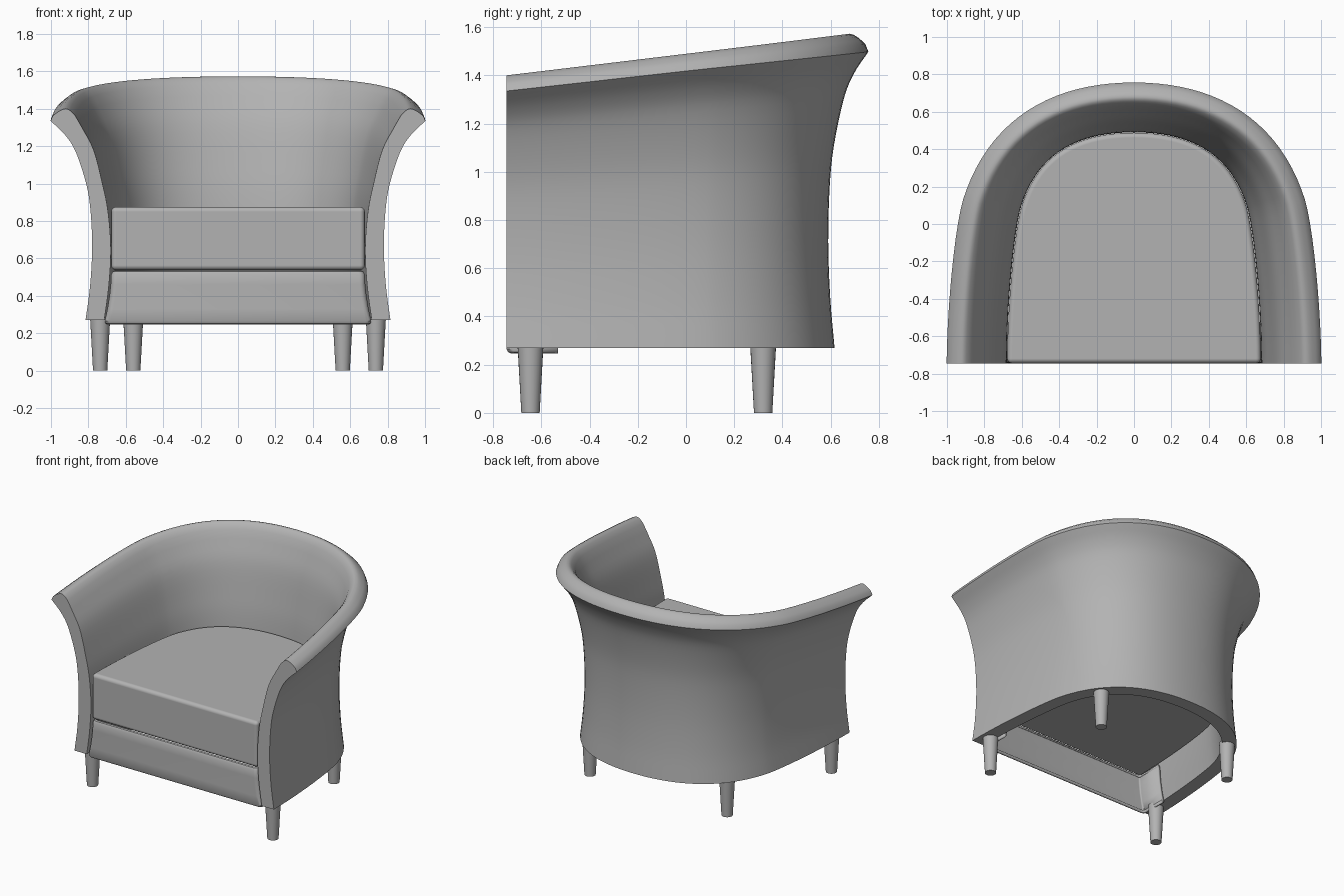
import bpy, bmesh, math
from mathutils import Vector
from mathutils.geometry import interpolate_bezier

cube = bpy.data.objects.get("Cube")
if cube:
    bpy.data.objects.remove(cube, do_unlink=True)

fabric = bpy.data.materials.new("plain_grey")
fabric.use_nodes = True
GREY = (0.45, 0.45, 0.45, 1)
fabric.diffuse_color = GREY
fabric.node_tree.nodes["Principled BSDF"].inputs["Base Color"].default_value = GREY

BASE = 0.27      # underside of the shell
FRONT = -0.745   # front plane of the chair


def finish(name, bm, recalc=True):
    if recalc:
        bmesh.ops.recalc_face_normals(bm, faces=bm.faces)
    mesh = bpy.data.meshes.new(name)
    bm.to_mesh(mesh)
    bm.free()
    mesh.materials.append(fabric)
    obj = bpy.data.objects.new(name, mesh)
    bpy.context.collection.objects.link(obj)
    bpy.ops.object.select_all(action='DESELECT')
    obj.select_set(True)
    bpy.context.view_layer.objects.active = obj
    bpy.ops.object.shade_smooth_by_angle(angle=math.radians(35))
    return obj


def skin(bm, rows, closed):
    """Join rows of points with quads; return the vertex rows."""
    rows = [[bm.verts.new(p) for p in row] for row in rows]
    for a, b in zip(rows, rows[1:]):
        n = len(a)
        for i in range(n if closed else n - 1):
            j = (i + 1) % n
            bm.faces.new((a[i], b[i], b[j], a[j]))
    return rows


def smooth_line(points, steps=4):
    """Catmull-Rom resampling of a few control points."""
    pts = [Vector(p) for p in points]
    pts = [2 * pts[0] - pts[1]] + pts + [2 * pts[-1] - pts[-2]]
    out = []
    for a, b, c, d in zip(pts, pts[1:], pts[2:], pts[3:]):
        for s in range(steps):
            t = s / steps
            out.append(0.5 * (2 * b + (c - a) * t + (2 * a - 5 * b + 4 * c - d) * t ** 2
                              + (3 * b - a - 3 * c + d) * t ** 3))
    return out + [pts[-2]]


# Horseshoe plan line at the waist of the shell, with outward normals
back = interpolate_bezier(Vector((0, 0.59, 0)), Vector((0.36, 0.59, 0)),
                          Vector((0.60, 0.44, 0)), Vector((0.70, 0.12, 0)), 20)
side = interpolate_bezier(Vector((0.70, 0.12, 0)), Vector((0.735, 0.008, 0)),
                          Vector((0.78, -0.40, 0)), Vector((0.78, FRONT, 0)), 12)
half = back + side[1:]
plan = [Vector((-p.x, p.y, 0)) for p in reversed(half[1:])] + half
normals = []
for i in range(len(plan)):
    t = plan[min(i + 1, len(plan) - 1)] - plan[max(i - 1, 0)]
    normals.append(Vector((-t.y, t.x, 0)).normalized())
normals[0], normals[-1] = Vector((-1, 0, 0)), Vector((1, 0, 0))

# Shell section: wall offset, flare, height
outer = smooth_line([(0, 0.035, BASE), (0, 0.011, 0.45), (0, 0, 0.65), (0, 0.008, 0.85),
                     (0, 0.032, 1.0), (0, 0.088, 1.17), (0, 0.145, 1.26), (0, 0.222, 1.335)])
rim = smooth_line([(-0.012, 0.222, 1.362), (-0.04, 0.215, 1.388), (-0.068, 0.21, 1.40),
                   (-0.088, 0.205, 1.39), (-0.1, 0.19, 1.362)], 2)
inner = smooth_line([(-0.1, 0.16, 1.31), (-0.1, 0.092, 1.18), (-0.1, 0.045, 1.0),
                     (-0.1, 0.015, 0.85), (-0.1, 0, 0.65), (-0.1, 0.011, 0.45),
                     (-0.1, 0.035, BASE)])
section = outer + rim + inner

rows = []
for p, n in zip(plan, normals):
    flare = 1 - 0.25 * max(n.y, 0)
    crest = p + n * (0.14 * flare)
    rise = (0.12 * (crest.y - FRONT)) / (1.40 - BASE)
    row = []
    for off, fl, z in section:
        q = p + n * (off + fl * flare)
        q.z = z + rise * (z - BASE)
        row.append(q)
    rows.append(row)
bm = bmesh.new()
rings = skin(bm, rows, True)
bm.faces.new(rings[0])
bm.faces.new(rings[-1])
finish("curved_shell", bm)

# Seat cushion fitted inside the shell
outline = [p - n * 0.102 for p, n in zip(plan, normals)]
bm = bmesh.new()
rings = skin(bm, [[(p.x, p.y, z) for p in outline] for z in (0.537, 0.875)], True)
for ring in rings:
    bm.faces.new(ring)
cushion = finish("seat_cushion", bm)
bevel = cushion.modifiers.new("soft_edges", 'BEVEL')
bevel.width = 0.026
bevel.segments = 4
bevel.angle_limit = math.radians(40)
bevel.harden_normals = True

# Front rail: rounded panel with short returns along the sides
rows = []
R = 0.03
for z, inset in ((0.247, 0.018), (0.252, 0.007), (0.265, 0), (0.33, 0), (0.40, 0),
                 (0.46, 0), (0.515, 0), (0.529, 0.007), (0.534, 0.018)):
    hw = 0.677 + 0.034 * ((0.55 - z) / 0.28) ** 2 - inset
    fy = FRONT + inset
    right = [(hw, -0.53, z)]
    for k in range(6):
        a = k / 5 * math.pi / 2
        right.append((hw - R + R * math.cos(a), fy + R - R * math.sin(a), z))
    rows.append(right + [(-x, y, h) for x, y, h in reversed(right)])
bm = bmesh.new()
skin(bm, rows, False)
rail = finish("front_rail", bm, recalc=False)
solid = rail.modifiers.new("thickness", 'SOLIDIFY')
solid.thickness = 0.02
solid.offset = -1

# Tapered legs
LEG_TOP = 0.285
for label, x, y in (("front", 0.737, -0.645), ("back", 0.56, 0.32)):
    for hand, s in (("left", 1), ("right", -1)):
        bm = bmesh.new()
        bmesh.ops.create_cone(bm, cap_ends=True, segments=24, radius1=0.038,
                              radius2=0.054, depth=LEG_TOP)
        bmesh.ops.translate(bm, verts=bm.verts, vec=(s * x, y, LEG_TOP / 2))
        finish(f"{label}_leg_{hand}", bm)
